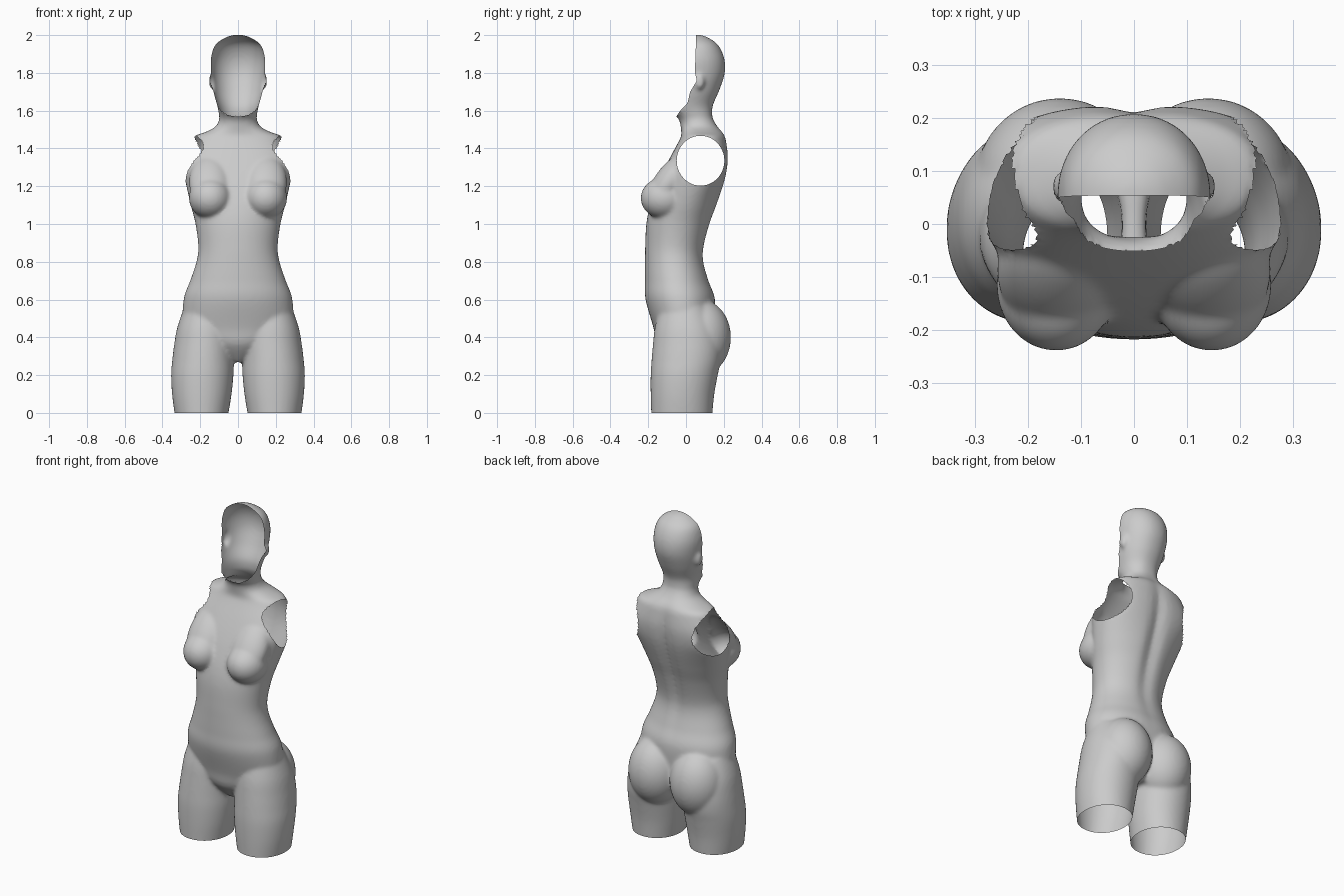
import bpy, bmesh, math
from mathutils import Matrix

if "Cube" in bpy.data.objects:
    bpy.data.objects.remove(bpy.data.objects["Cube"])

SEG = 56
bm = bmesh.new()


def spline(rows, steps=6):
    """Catmull-Rom interpolation of whole section rows."""
    out = []
    for i in range(len(rows) - 1):
        p = [rows[max(0, min(len(rows) - 1, i + k))] for k in (-1, 0, 1, 2)]
        for s in range(steps):
            t = s / steps
            out.append([0.5 * (2 * b + (c - a) * t + (2 * a - 5 * b + 4 * c - d) * t * t
                               + (3 * b - a - 3 * c + d) * t ** 3) for a, b, c, d in zip(*p)])
    return out + [list(rows[-1])]


def bump(z, mid, spread):
    return math.exp(-((z - mid) / spread) ** 2)


def loft(rows, cx_sign=0):
    """Rows: z, inner x, outer x, front y, back y; rounder chest and spine groove by rule."""
    rings = []
    for z, xa, xb, yf, yb in spline(rows):
        n = 2.08 + 0.6 * bump(z, 1.33, 0.13)
        groove = 0 if cx_sign else 0.024 * bump(z, 1.12, 0.33)
        ring = []
        for k in range(SEG):
            a = 2 * math.pi * k / SEG
            c, s = math.cos(a), math.sin(a)
            x = (xb - xa) / 2 * math.copysign(abs(c) ** (2 / n), c)
            y = (yf + yb) / 2 + (yb - yf) / 2 * math.copysign(abs(s) ** (2 / n), s)
            if s > 0:
                y -= groove * bump(x, 0, 0.04)
            ring.append(bm.verts.new((cx_sign * (xa + xb) / 2 + x, y, z)))
        rings.append(ring)
    for a, b in zip(rings, rings[1:]):
        for k in range(SEG):
            j = (k + 1) % SEG
            bm.faces.new((a[k], a[j], b[j], b[k]))
    bm.faces.new(rings[0][::-1])
    bm.faces.new(rings[-1])


def blob(centre, radii, tilt=0):
    """Ellipsoid mirrored to both sides."""
    for side in (-1, 1):
        m = (Matrix.Translation((side * centre[0], centre[1], centre[2]))
             @ Matrix.Rotation(math.radians(tilt), 4, 'X') @ Matrix.Diagonal((*radii, 1)))
        bmesh.ops.create_uvsphere(bm, u_segments=40, v_segments=24, radius=1, matrix=m)


# Trunk, shoulders, neck and head: z, half width, front, back
trunk = [
    (.27, .03, -.08, .09), (.36, .20, -.15, .14), (.45, .285, -.172, .15), (.60, .288, -.214, .155),
    (.70, .253, -.217, .122), (.80, .22, -.217, .097), (.88, .21, -.216, .1), (1.0, .225, -.21, .132),
    (1.1, .25, -.19, .168), (1.2, .273, -.155, .2), (1.28, .287, -.12, .218), (1.36, .278, -.08, .224),
    (1.44, .246, -.037, .215), (1.468, .225, -.025, .207), (1.488, .17, -.025, .195),
    (1.515, .12, -.028, .172), (1.55, .101, -.036, .15), (1.58, .101, -.06, .142),
    (1.63, .111, -.105, .145), (1.71, .132, -.115, .178), (1.80, .142, -.11, .206),
    (1.88, .143, -.1, .202), (1.95, .119, -.06, .168), (1.99, .06, 0, .11), (2.002, .015, .04, .07)]
loft([(z, -w, w, f, k) for z, w, f, k in trunk])

# Thighs: z, inner x, outer x, front, back
thigh = [(-.06, .06, .325, -.182, .135), (0, .05, .336, -.184, .14), (.1, .034, .349, -.187, .15),
         (.2, .024, .354, -.187, .168), (.28, .022, .348, -.182, .185), (.36, .02, .338, -.175, .188),
         (.45, .02, .322, -.165, .17), (.56, .03, .285, -.14, .12)]
for side in (-1, 1):
    loft(thigh, side)

blob((.14, .077, .40), (.16, .161, .2))              # buttocks
blob((.147, -.115, 1.137), (.113, .125, .11))        # breasts
blob((.147, -.088, 1.222), (.112, .08, .175), -35)   # upper breast slope
blob((.139, .072, 1.755), (.015, .026, .042))        # ears

bmesh.ops.recalc_face_normals(bm, faces=bm.faces)
mesh = bpy.data.meshes.new("mannequin_body")
bm.to_mesh(mesh)
bm.free()
body = bpy.data.objects.new("mannequin_body", mesh)
bpy.context.collection.objects.link(body)
bpy.context.view_layer.objects.active = body
body.select_set(True)

# Fuse the volumes into one skin and soften the joins
remesh = body.modifiers.new("fuse", 'REMESH')
remesh.mode = 'VOXEL'
remesh.voxel_size = 0.01
soft = body.modifiers.new("soften", 'SMOOTH')
soft.factor = 0.5
soft.iterations = 8
for name in ("fuse", "soften"):
    bpy.ops.object.modifier_apply(modifier=name)

# Face opening outline (z, y) and elliptical arm holes
FACE = [(1.55, -.065), (1.6, -.03), (1.64, .008), (1.70, .022), (1.76, .058), (1.80, .047), (2.05, .056)]
AY, AZ, RY, RZ = .077, 1.335, .126, .132


def face_y(z):
    for (z0, y0), (z1, y1) in zip(FACE, FACE[1:]):
        if z0 <= z <= z1:
            return y0 + (y1 - y0) * (z - z0) / (z1 - z0)
    return -1


def arm_r(p):
    return math.hypot((p.y - AY) / RY, (p.z - AZ) / RZ)


def removed(p):
    return p.y < face_y(p.z) or (abs(p.x) > .15 and arm_r(p) < 1)


bm = bmesh.new()
bm.from_mesh(body.data)
bmesh.ops.delete(bm, geom=[f for f in bm.faces if removed(f.calc_center_median())], context='FACES')
for v in bm.verts:
    if v.is_boundary:
        if v.co.z > 1.52:
            v.co.y = max(face_y(v.co.z), -.06)
        else:
            r = arm_r(v.co)
            v.co.y = AY + (v.co.y - AY) / r
            v.co.z = AZ + (v.co.z - AZ) / r

# Open leg ends
bmesh.ops.bisect_plane(bm, geom=bm.verts[:] + bm.edges[:] + bm.faces[:],
                       plane_co=(0, 0, 0), plane_no=(0, 0, -1), clear_outer=True)
bm.to_mesh(body.data)
bm.free()
bpy.ops.object.shade_smooth()
